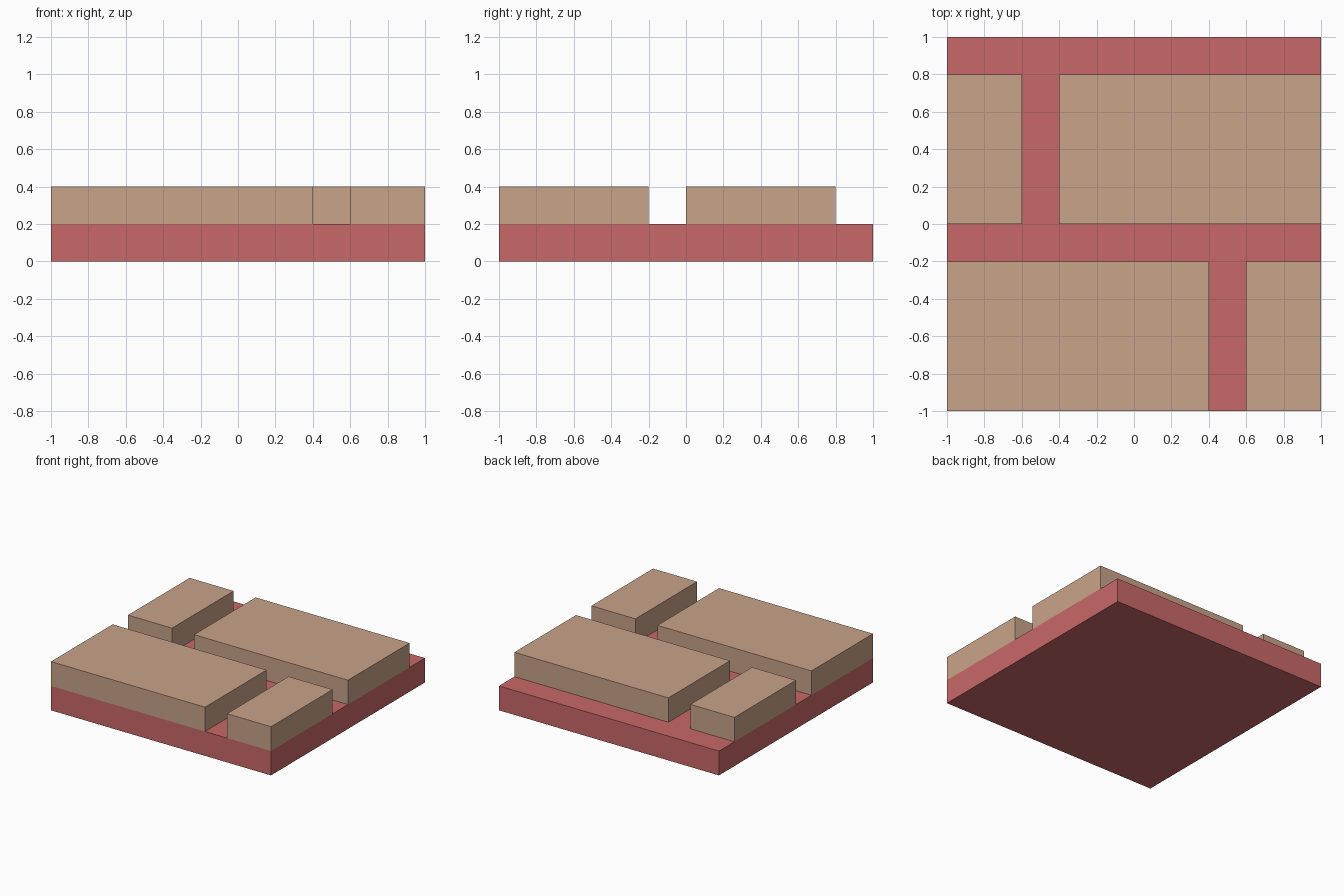
import bpy

if "Cube" in bpy.data.objects:
    bpy.data.objects.remove(bpy.data.objects["Cube"])


def material(name, rgb):
    m = bpy.data.materials.new(name)
    m.diffuse_color = (*rgb, 1.0)
    m.use_nodes = True
    m.node_tree.nodes["Principled BSDF"].inputs["Base Color"].default_value = m.diffuse_color
    return m


def box(name, x, y, z, mat):
    """Box spanning the (min, max) ranges x, y and z."""
    spans = (x, y, z)
    bpy.ops.mesh.primitive_cube_add(size=1, location=[(a + b) / 2 for a, b in spans])
    ob = bpy.context.object
    ob.name = name
    ob.scale = [b - a for a, b in spans]
    bpy.ops.object.transform_apply(location=False, rotation=False, scale=True)
    ob.data.materials.append(mat)
    return ob


mortar = material("mortar red", (0.584, 0.138, 0.138))
brick = material("brick tan", (0.584, 0.371, 0.254))

# Mortar slab
box("mortar_slab", (-1, 1), (-1, 1), (0, 0.2), mortar)

# Two staggered rows of bricks, each split by one joint
rows = {"front": ((-1, -0.2), 0.5), "back": ((0, 0.8), -0.5)}
for row, (y, joint) in rows.items():
    box(f"{row}_left_brick", (-1, joint - 0.1), y, (0.2, 0.4), brick)
    box(f"{row}_right_brick", (joint + 0.1, 1), y, (0.2, 0.4), brick)
